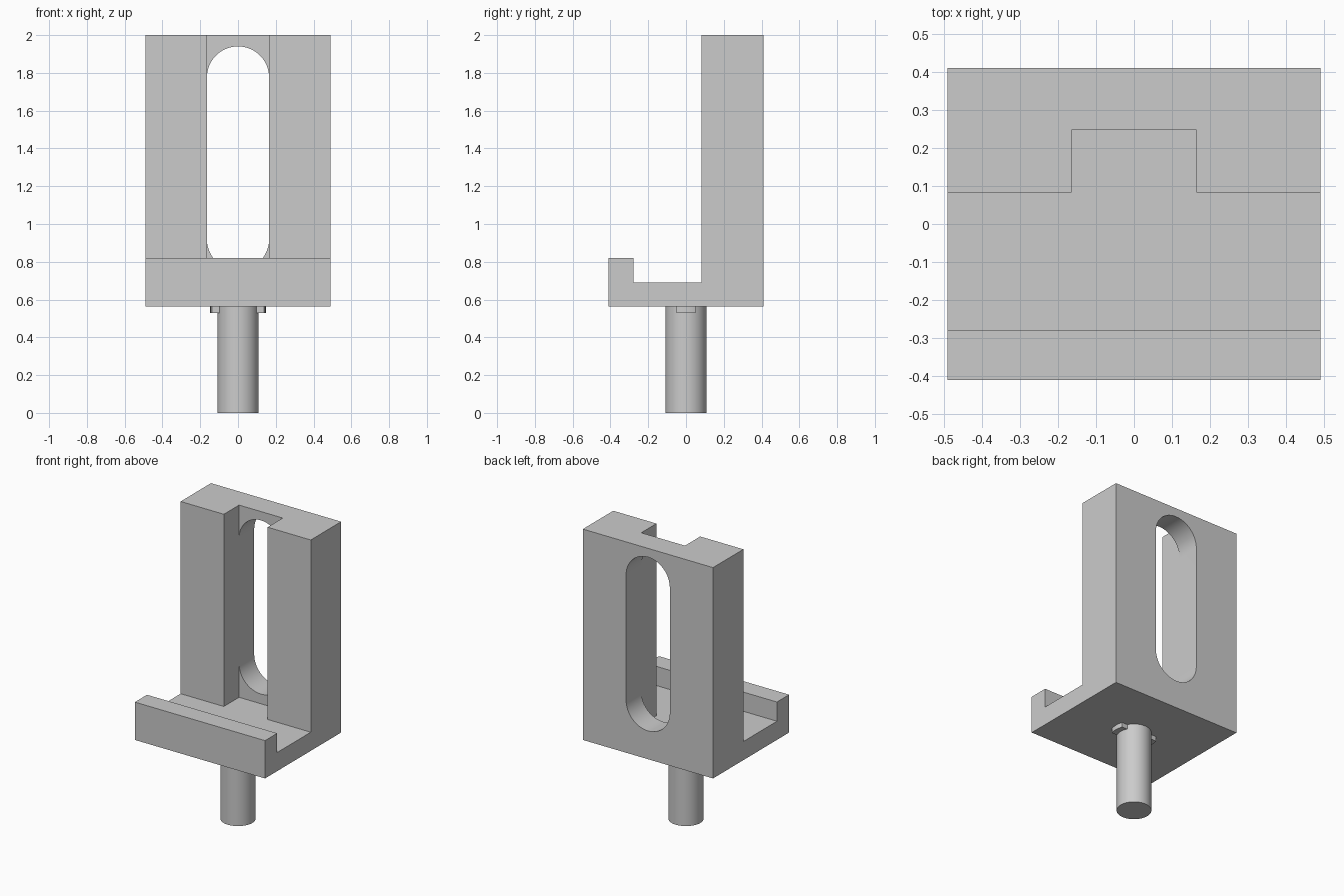
import bpy, bmesh, math
from mathutils import Vector

cube = bpy.data.objects.get("Cube")
if cube:
    bpy.data.objects.remove(cube, do_unlink=True)

grey = bpy.data.materials.new("plain grey")
grey.use_nodes = True
grey.diffuse_color = (0.6, 0.6, 0.6, 1)
grey.node_tree.nodes["Principled BSDF"].inputs["Base Color"].default_value = (0.6, 0.6, 0.6, 1)


def prism(name, outline, to_3d, start, end):
    """Extrude a 2D outline from start to end; to_3d maps (a, b, depth) to a point."""
    bm = bmesh.new()
    face = bm.faces.new([bm.verts.new(to_3d(a, b, start)) for a, b in outline])
    shift = Vector(to_3d(0, 0, end)) - Vector(to_3d(0, 0, start))
    new = bmesh.ops.extrude_face_region(bm, geom=[face])["geom"]
    bmesh.ops.translate(bm, vec=shift, verts=[v for v in new if isinstance(v, bmesh.types.BMVert)])
    if face.is_valid and len(face.edges[0].link_faces) < 2:
        bm.faces.new([e for e in face.verts])
    bmesh.ops.recalc_face_normals(bm, faces=bm.faces)
    mesh = bpy.data.meshes.new(name)
    bm.to_mesh(mesh)
    bm.free()
    mesh.materials.append(grey)
    obj = bpy.data.objects.new(name, mesh)
    bpy.context.collection.objects.link(obj)
    return obj


def activate(obj):
    bpy.ops.object.select_all(action='DESELECT')
    obj.select_set(True)
    bpy.context.view_layer.objects.active = obj


def cut(obj, cutter):
    mod = obj.modifiers.new("cut", 'BOOLEAN')
    mod.operation, mod.solver, mod.object = 'DIFFERENCE', 'EXACT', cutter
    activate(obj)
    bpy.ops.object.modifier_apply(modifier=mod.name)
    bpy.data.objects.remove(cutter, do_unlink=True)


def arc(radius, start, end, steps, cx=0, cy=0):
    return [(cx + radius * math.cos(t), cy + radius * math.sin(t))
            for t in (start + (end - start) * i / steps for i in range(steps + 1))]


def from_side(a, b, d):
    return (d, a, b)


def from_front(a, b, d):
    return (a, d, b)


def from_top(a, b, d):
    return (a, b, d)


HALF_W, HALF_D, BOTTOM, TOP = 0.491, 0.41, 0.562, 2.0
FLOOR, RIM_TOP, RIM_BACK, WALL_FRONT = 0.689, 0.82, -0.279, 0.083
SLOT, CHANNEL_BACK = 0.165, 0.247

# Bracket body: base, front rim and back wall
profile = [(-HALF_D, BOTTOM), (HALF_D, BOTTOM), (HALF_D, TOP),
           (-0.1, TOP), (-0.1, RIM_TOP), (-HALF_D, RIM_TOP)]
body = prism("bracket_body", profile, from_side, -HALF_W, HALF_W)

# Tray behind the rim, with the channel up the wall
recess = [(-0.6, RIM_BACK), (0.6, RIM_BACK), (0.6, WALL_FRONT), (SLOT, WALL_FRONT),
          (SLOT, CHANNEL_BACK), (-SLOT, CHANNEL_BACK), (-SLOT, WALL_FRONT), (-0.6, WALL_FRONT)]
cut(body, prism("recess_cutter", recess, from_top, FLOOR, 2.2))

# Round-ended slot through the wall
slot = arc(SLOT, 0, math.pi, 24, 0, 1.775) + arc(SLOT, math.pi, 2 * math.pi, 24, 0, 0.92)
cut(body, prism("slot_cutter", slot, from_front, 0.16, 0.6))

# Round shaft under the base
shaft = prism("shaft", arc(0.109, 0, 2 * math.pi, 64)[:-1], from_top, 0, BOTTOM)

# Curved locking lugs on both sides of the shaft
for name, side in (("left_lug", 1), ("right_lug", -1)):
    spread = math.asin(0.05 / 0.147)
    outline = [(0.09, -0.05)] + arc(0.147, -spread, spread, 8) + [(0.09, 0.05)]
    lug = prism(name, [(side * x, y) for x, y in outline], from_top, 0.53, BOTTOM)
    activate(lug)
    bpy.ops.object.shade_smooth_by_angle(angle=math.radians(20))

for obj in (body, shaft):
    activate(obj)
    bpy.ops.object.shade_smooth_by_angle(angle=math.radians(30))
